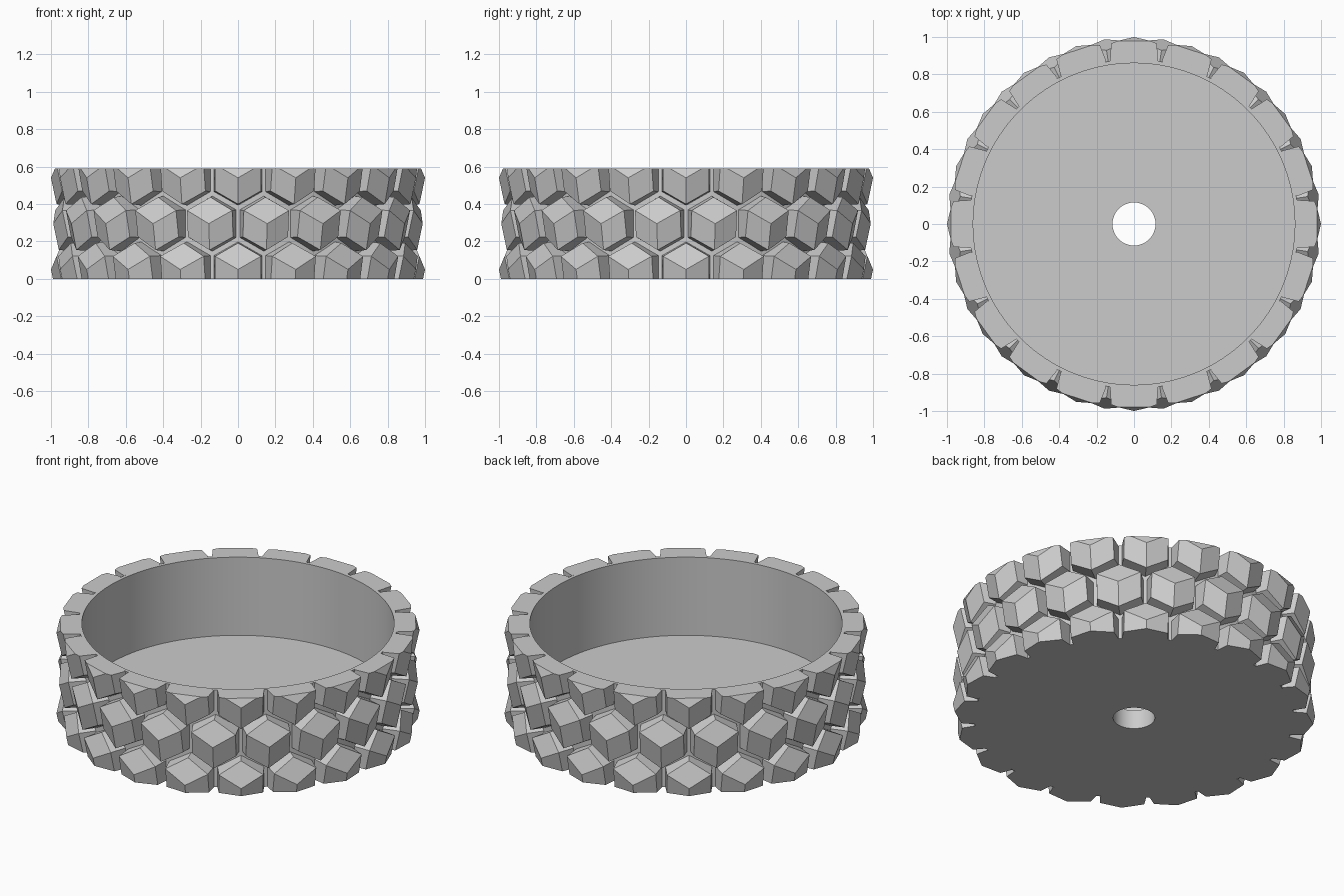
import bpy, bmesh
from math import sin, cos, pi, radians
from mathutils import Matrix

HEIGHT = 0.59
COUNT = 20          # tiles per row
ROW_GAP = 0.245     # height between tile rows

if "Cube" in bpy.data.objects:
    bpy.data.objects.remove(bpy.data.objects["Cube"], do_unlink=True)

grey = bpy.data.materials.new("plain_grey")
grey.use_nodes = True
grey.diffuse_color = (0.6, 0.6, 0.6, 1)
grey.node_tree.nodes["Principled BSDF"].inputs["Base Color"].default_value = (0.6, 0.6, 0.6, 1)


def add_object(name, bm):
    bmesh.ops.recalc_face_normals(bm, faces=bm.faces)
    mesh = bpy.data.meshes.new(name)
    bm.to_mesh(mesh)
    bm.free()
    mesh.materials.append(grey)
    obj = bpy.data.objects.new(name, mesh)
    bpy.context.collection.objects.link(obj)
    return obj


def lathe(name, profile, steps):
    """Spin a closed (radius, z) profile about the z axis."""
    bm = bmesh.new()
    rings = []
    for i in range(steps):
        a = 2 * pi * i / steps
        rings.append([bm.verts.new((r * cos(a), r * sin(a), z)) for r, z in profile])
    n = len(profile)
    for i in range(steps):
        a, b = rings[i], rings[(i + 1) % steps]
        for j in range(n):
            k = (j + 1) % n
            bm.faces.new((a[j], b[j], b[k], a[k]))
    return add_object(name, bm)


def add_tile(bm, angle, z):
    """Hexagonal block whose outer face is a shallow cube corner."""
    def hexagon(radius, depths):
        return [bm.verts.new((radius * sin(i * pi / 3), -depths[i % 2],
                              radius * cos(i * pi / 3))) for i in range(6)]
    base = hexagon(0.148, (0.872, 0.872))
    rim = hexagon(0.141, (0.94, 0.97))
    peak = bm.verts.new((0, -1, 0))
    bm.faces.new(base)
    for i in range(6):
        k = (i + 1) % 6
        bm.faces.new((base[i], base[k], rim[k], rim[i]))
    for i in (1, 3, 5):
        bm.faces.new((peak, rim[i], rim[(i + 1) % 6], rim[(i + 2) % 6]))
    place = Matrix.Translation((0, 0, z)) @ Matrix.Rotation(angle, 4, "Z")
    bmesh.ops.transform(bm, matrix=place, verts=base + rim + [peak])


def trim(bm, z, direction):
    """Cut the tiles flat at a height and cap the openings."""
    geom = bm.verts[:] + bm.edges[:] + bm.faces[:]
    cut = bmesh.ops.bisect_plane(bm, geom=geom, plane_co=(0, 0, z),
                                 plane_no=(0, 0, direction), clear_outer=True)
    edges = [e for e in cut["geom_cut"] if isinstance(e, bmesh.types.BMEdge)]
    bmesh.ops.holes_fill(bm, edges=edges, sides=0)


# Hollow tray with a thick floor and a centre hole
tray = lathe("tray_body", [(0.115, 0), (0.88, 0), (0.88, HEIGHT), (0.86, HEIGHT),
                           (0.86, 0.115), (0.115, 0.115)], 120)
bpy.context.view_layer.objects.active = tray
tray.select_set(True)
bpy.ops.object.shade_smooth_by_angle(angle=radians(30))

# Three staggered rows of tiles
for name, row in (("lower_tiles", -1), ("middle_tiles", 0), ("upper_tiles", 1)):
    bm = bmesh.new()
    for i in range(COUNT):
        add_tile(bm, 2 * pi * (i + (0.5 if row == 0 else 0)) / COUNT,
                 HEIGHT / 2 + row * ROW_GAP)
    if row:
        trim(bm, HEIGHT if row > 0 else 0, row)
    add_object(name, bm)
